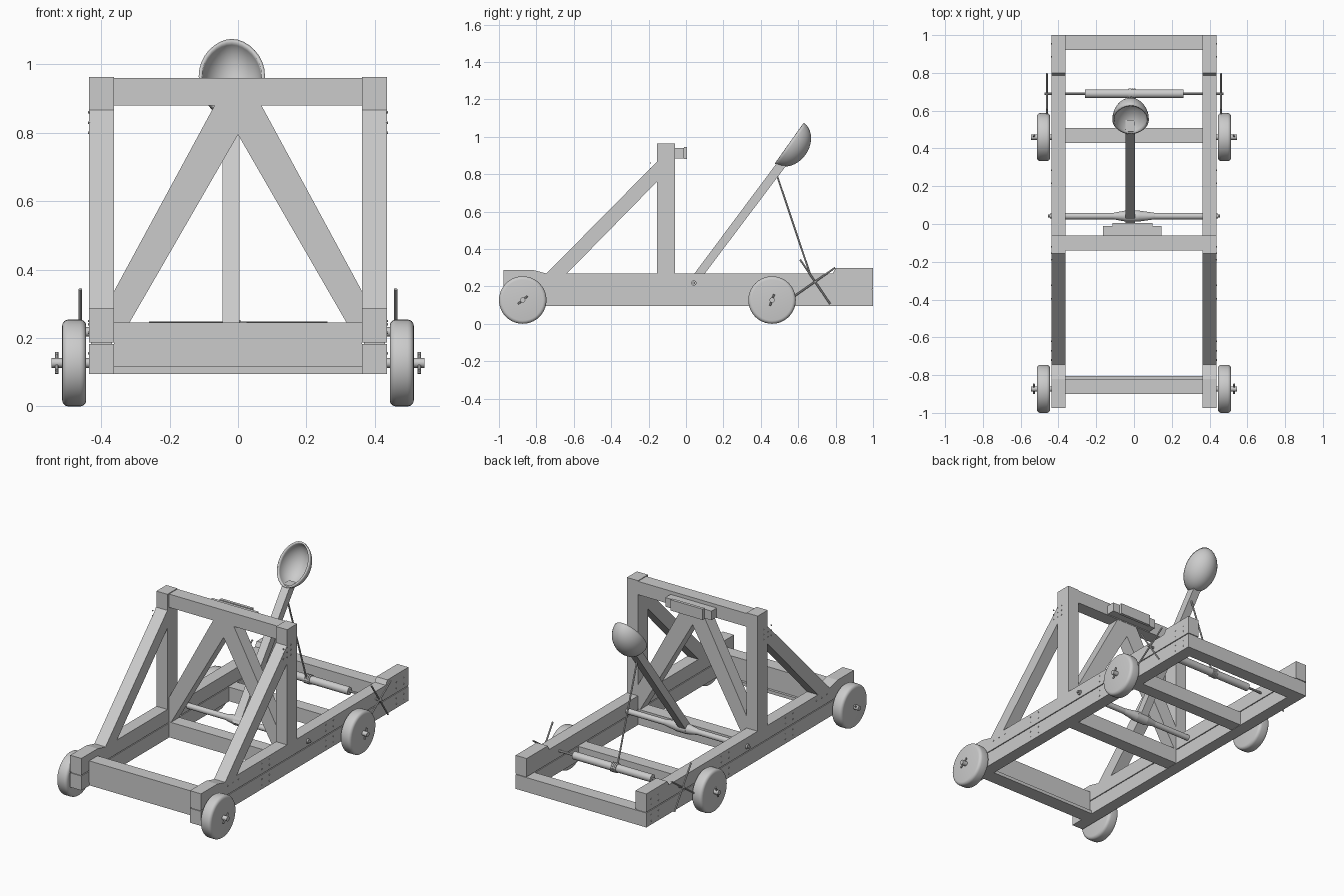
import bpy, bmesh, math
from mathutils import Vector, Matrix

if "Cube" in bpy.data.objects:
    bpy.data.objects.remove(bpy.data.objects["Cube"])

GREY = (0.6, 0.6, 0.6, 1)
mat = bpy.data.materials.new("plain grey")
mat.use_nodes = True
mat.diffuse_color = GREY
mat.node_tree.nodes["Principled BSDF"].inputs["Base Color"].default_value = GREY

SIDES = (("left", 1), ("right", -1))


def finish(name, bm, smooth=False):
    bmesh.ops.recalc_face_normals(bm, faces=bm.faces)
    mesh = bpy.data.meshes.new(name)
    bm.to_mesh(mesh)
    bm.free()
    obj = bpy.data.objects.new(name, mesh)
    bpy.context.collection.objects.link(obj)
    mesh.materials.append(mat)
    if smooth:
        bpy.ops.object.select_all(action='DESELECT')
        obj.select_set(True)
        bpy.context.view_layer.objects.active = obj
        bpy.ops.object.shade_smooth_by_angle(angle=math.radians(40))
    return obj


def box(name, x, y, z):
    """Box from (min, max) ranges."""
    bm = bmesh.new()
    bmesh.ops.create_cube(bm, size=1)
    for v in bm.verts:
        v.co = [(r[0] + r[1]) / 2 + c * (r[1] - r[0]) for r, c in zip((x, y, z), v.co)]
    return finish(name, bm)


def prism(name, points, axis, lo, hi):
    """Extrude a 2D profile along x (points are y, z) or y (points are x, z)."""
    bm = bmesh.new()
    place = (lambda a, b: (lo, a, b)) if axis == "x" else (lambda a, b: (a, lo, b))
    face = bm.faces.new([bm.verts.new(place(a, b)) for a, b in points])
    new = bmesh.ops.extrude_face_region(bm, geom=[face])["geom"]
    shift = Vector((hi - lo, 0, 0) if axis == "x" else (0, hi - lo, 0))
    bmesh.ops.translate(bm, verts=[g for g in new if isinstance(g, bmesh.types.BMVert)], vec=shift)
    return finish(name, bm)


def rod(name, a, b, r, r2=None, sides=16, bevel=0):
    """Round bar from point a to point b."""
    a, b = Vector(a), Vector(b)
    bm = bmesh.new()
    bmesh.ops.create_cone(bm, cap_ends=True, segments=sides, radius1=r,
                          radius2=r if r2 is None else r2, depth=(b - a).length)
    if bevel:
        rim = [e for e in bm.edges if abs(e.verts[0].co.z - e.verts[1].co.z) < 1e-5]
        bmesh.ops.bevel(bm, geom=rim, offset=bevel, segments=4, profile=0.5, affect='EDGES')
    turn = (b - a).to_track_quat('Z', 'Y').to_matrix().to_4x4()
    bm.transform(Matrix.Translation((a + b) / 2) @ turn)
    return finish(name, bm, sides > 6)


def span(s, a, b):
    return tuple(sorted((s * a, s * b)))


def nails(name, s, spots):
    """Small nail heads on the outer face of one side."""
    bm = bmesh.new()
    for y, z in spots:
        m = Matrix.Translation((s * 0.436, y, z)) @ Matrix.Rotation(math.pi / 2, 4, 'Y')
        bmesh.ops.create_cone(bm, cap_ends=True, segments=6, radius1=0.004,
                              radius2=0.004, depth=0.006, matrix=m)
    return finish(name, bm)


IN, OUT = 0.362, 0.436
WHEELS = (("front", -0.873, 40), ("rear", 0.46, 70))
WINCH = Vector((0, 0.69, 0.225))

# Side frames: rails, posts, struts and wheels
for side, s in SIDES:
    x = span(s, IN, OUT)
    box(side + "_lower_rail", x, (-0.975, 1.0), (0.095, 0.182))
    prism(side + "_upper_rail", [(-0.975, 0.187), (1.0, 0.187), (1.0, 0.297), (0.8, 0.297),
                                 (0.785, 0.27), (-0.75, 0.27), (-0.82, 0.288), (-0.975, 0.288)],
          "x", *x)
    box(side + "_rail_core", span(s, IN + 0.006, OUT - 0.006), (-0.97, 0.995), (0.17, 0.2))
    box(side + "_post", x, (-0.155, -0.06), (0.26, 0.964))
    prism(side + "_strut", [(-0.75, 0.265), (-0.64, 0.265), (-0.15, 0.765), (-0.15, 0.872)], "x", *x)
    spots = [(y + dy, z) for y in (-0.36, 0.25, 0.92) for dy in (-0.035, 0.035)
             for z in (0.12, 0.155, 0.215, 0.25)]
    spots += [(-0.72 + 0.05 * i, 0.24) for i in range(3)]
    spots += [(-0.19 + 0.035 * i, 0.8 + 0.03 * j) for i in range(3) for j in range(3)]
    nails(side + "_nails", s, spots)
    for end, y, tilt in WHEELS:
        tag = side + "_" + end
        rod(tag + "_wheel", (s * 0.444, y, 0.127), (s * 0.514, y, 0.127), 0.127, sides=40, bevel=0.018)
        rod(tag + "_axle", (s * 0.40, y, 0.127), (s * 0.545, y, 0.127), 0.014)
        d = Vector((0, math.cos(math.radians(tilt)), math.sin(math.radians(tilt)))) * 0.033
        c = Vector((s * 0.53, y, 0.127))
        rod(tag + "_linchpin", c - d, c + d, 0.005, sides=8)

# Cross members
w = (-IN, IN)
box("front_crossbeam", w, (-0.90, -0.82), (0.115, 0.245))
box("front_crossbeam_ledge", w, (-0.895, -0.805), (0.095, 0.115))
box("post_crossbeam", w, (-0.14, -0.06), (0.097, 0.19))
box("mid_crossbeam", w, (0.43, 0.507), (0.097, 0.182))
box("rear_crossbeam", w, (0.92, 1.0), (0.095, 0.182))
box("top_crossbeam", w, (-0.14, -0.06), (0.88, 0.96))

# Leaning braces under the top beam
for side, s in SIDES:
    prism(side + "_brace", [(s * a, b) for a, b in (
        (0.362, 0.185), (0.362, 0.338), (0.066, 0.885), (0, 0.885), (0, 0.795), (0.352, 0.185))],
        "y", -0.138, -0.062)

# Stop pad behind the top beam
box("stop_pad_base", (-0.163, 0.145), (-0.062, -0.01), (0.885, 0.94))
box("stop_pad_face", (-0.115, 0.098), (-0.012, 0.006), (0.88, 0.945))

# Throwing arm
prism("throwing_arm", [(0.005, 0.215), (0.06, 0.215), (0.55, 0.865), (0.49, 0.865)],
      "x", -0.045, 0.005)

# Hollow spoon bowl, opening forward and up
bm = bmesh.new()
bmesh.ops.create_uvsphere(bm, u_segments=32, v_segments=20, radius=1)
bmesh.ops.delete(bm, geom=[v for v in bm.verts if v.co.z > 0.01], context='VERTS')
for v in bm.verts:
    taper = 1 - 0.12 * abs(v.co.x) ** 3
    v.co = (v.co.x * 0.124, v.co.y * 0.087 * taper, v.co.z * 0.097)
along = Vector((0, 0.579, 0.815))
up = Vector((0, -0.815, 0.579))
across = up.cross(along)
basis = Matrix((along, across, up)).transposed().to_4x4()
bm.transform(Matrix.Translation((-0.018, 0.552, 0.966)) @ basis)
bowl = finish("spoon_bowl", bm, True)
shell = bowl.modifiers.new("thickness", 'SOLIDIFY')
shell.thickness = 0.01
shell.offset = -1

# Twisted rope bundle that drives the arm
for side, s in SIDES:
    rod(side + "_rope_bundle", (s * 0.10, 0.042, 0.218), (s * 0.37, 0.042, 0.218), 0.017)
    rod(side + "_rope_flare", (s * 0.03 - 0.01, 0.042, 0.218), (s * 0.11, 0.042, 0.218), 0.03, 0.017)
    rod(side + "_rope_bar", (s * 0.35, 0.042, 0.218), (s * 0.455, 0.042, 0.218), 0.007, sides=8)
    rod(side + "_rope_washer", (s * 0.43, 0.042, 0.218), (s * 0.445, 0.042, 0.218), 0.014)
rod("rope_bundle_middle", (-0.045, 0.042, 0.218), (0.025, 0.042, 0.218), 0.03)

# Winch drum, axle and crossed handles
rod("winch_drum", WINCH - Vector((0.26, 0, 0)), WINCH + Vector((0.262, 0, 0)), 0.023)
rod("winch_axle", WINCH - Vector((0.475, 0, 0)), WINCH + Vector((0.475, 0, 0)), 0.007, sides=8)
for side, s in SIDES:
    for label, (dy, dz) in (("steep", (0.08, -0.118)), ("shallow", (0.107, 0.075))):
        c = WINCH + Vector((s * 0.461, 0, 0))
        d = Vector((0, dy, dz))
        rod(side + "_" + label + "_handle", c - d, c + d, 0.005, sides=8)

# Pull rope with its windings
for i in range(4):
    x = -0.03 + 0.01 * i
    rod("rope_winding", WINCH + Vector((x, 0, 0)), WINCH + Vector((x + 0.008, 0, 0)), 0.028)
rod("pull_rope", (-0.015, 0.484, 0.80), (-0.015, 0.672, 0.24), 0.005, sides=8)
